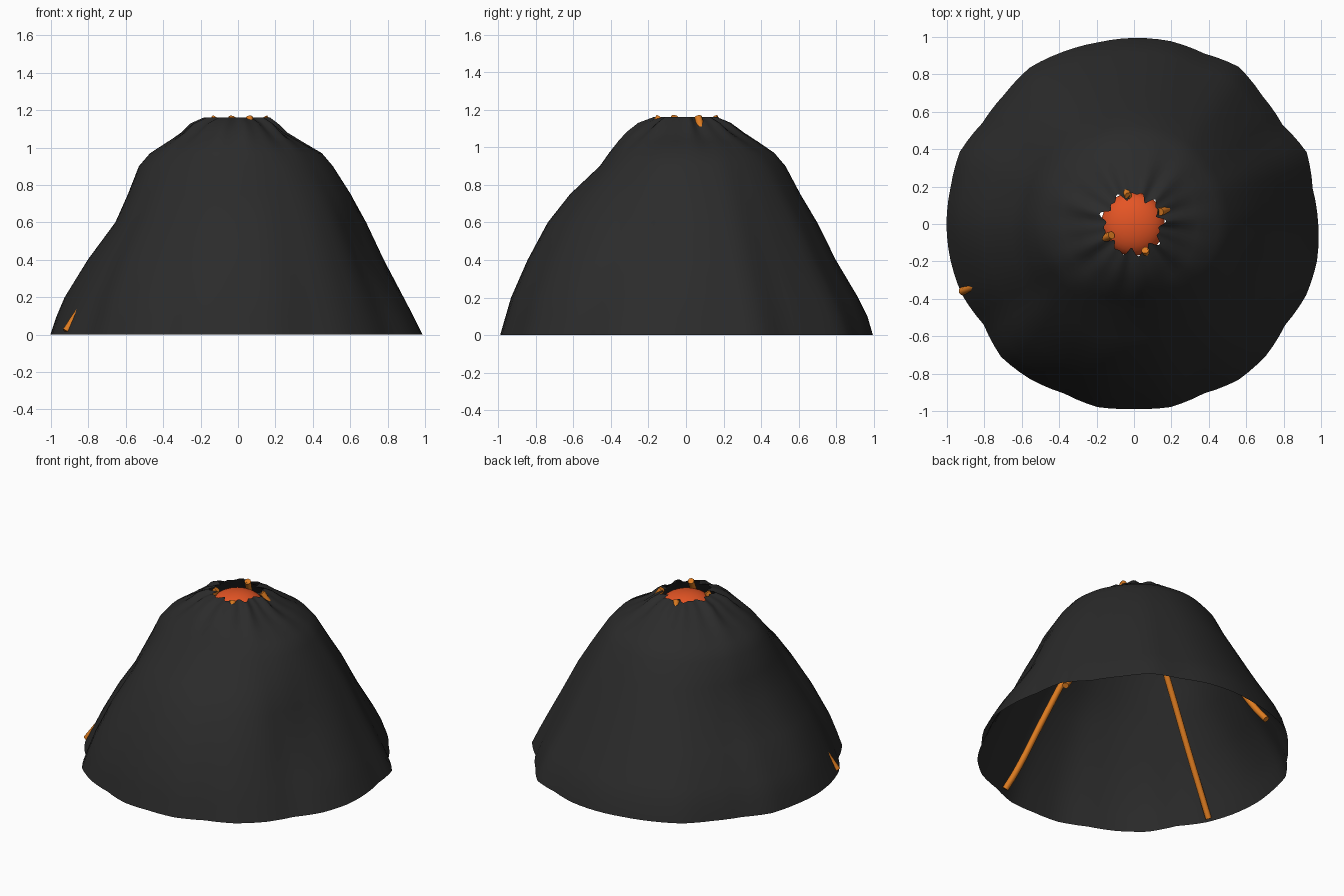
import bpy, bmesh, math
from math import sin, cos, pi, radians, exp
from mathutils import Vector

if "Cube" in bpy.data.objects:
    bpy.data.objects.remove(bpy.data.objects["Cube"], do_unlink=True)


def material(name, rgb):
    m = bpy.data.materials.new(name)
    m.use_nodes = True
    col = (*rgb, 1.0)
    m.diffuse_color = col
    bsdf = m.node_tree.nodes["Principled BSDF"]
    bsdf.inputs["Base Color"].default_value = col
    bsdf.inputs["Roughness"].default_value = 0.8
    return m


rock = material("dark rock", (0.024, 0.024, 0.024))
molten = material("molten orange", (0.78, 0.09, 0.018))
amber = material("amber flow", (0.72, 0.2, 0.015))


def add_mesh(name, bm, mat):
    mesh = bpy.data.meshes.new(name)
    bm.to_mesh(mesh)
    bm.free()
    mesh.materials.append(mat)
    for p in mesh.polygons:
        p.use_smooth = True
    ob = bpy.data.objects.new(name, mesh)
    bpy.context.collection.objects.link(ob)
    return ob


# Slope profiles in the four main directions (+x, +y, -x, -y), one radius per level
LEVELS = [0, .1, .2, .4, .6, .75, .9, .97, 1.03, 1.08, 1.13, 1.16]
SLOPES = [
    [1, .95, .9, .8, .7, .61, .51, .45, .34, .25, .19, .145],
    [1, .97, .92, .8, .7, .61, .53, .47, .38, .3, .23, .155],
    [1, .97, .93, .81, .66, .59, .53, .47, .38, .3, .24, .165],
    [1, .97, .94, .85, .74, .62, .46, .41, .36, .31, .24, .155],
]
# Foot outline radius at 32 even steps
FOOT = [.985, .974, 1, .955, .97, 1.01, .986, .997, .995, .99, .996, 1.005,
        .98, .974, 1.008, 1, 1.003, 1, .994, .967, 1.005, .998, .98, .998,
        .988, .998, .98, 1.003, .997, .972, .996, .998]
# Hollows in the flank: angle, height, depth
HOLLOWS = [(340, .47, .07), (160, .5, .025), (203, .25, .03)]


def foot_radius(a):
    t = (a / (2 * pi) * len(FOOT)) % len(FOOT)
    i = int(t)
    return FOOT[i] + (FOOT[(i + 1) % len(FOOT)] - FOOT[i]) * (t - i)


def slope_radius(a, k):
    t = (a / (pi / 2)) % 4
    i = int(t)
    w = (1 - cos((t - i) * pi)) / 2
    z = LEVELS[k]
    h = z / LEVELS[-1]
    r = SLOPES[i][k] * (1 - w) + SLOPES[(i + 1) % 4][k] * w
    r *= 1 + (foot_radius(a) - 1) * (1 - h)
    for angle, height, depth in HOLLOWS:
        d = (math.degrees(a) - angle + 180) % 360 - 180
        r -= depth * exp(-(d / 17) ** 2 - ((z - height) / .22) ** 2) * min(1, z * 10)
    # sharper creases at the rim
    crease = max(0, (h - 0.84) / 0.16)
    r += crease * (0.016 * sin(9 * a + 1) + 0.013 * sin(16 * a))
    return r


# Hollow mountain shell, open at the foot and at the crater
SEGMENTS = 96
bm = bmesh.new()
rings = []
for k, z in enumerate(LEVELS):
    ring = []
    for s in range(SEGMENTS):
        a = 2 * pi * s / SEGMENTS
        r = slope_radius(a, k)
        ring.append(bm.verts.new((r * cos(a), r * sin(a), z)))
    rings.append(ring)
for low, high in zip(rings, rings[1:]):
    for s in range(SEGMENTS):
        n = (s + 1) % SEGMENTS
        bm.faces.new((low[s], low[n], high[n], high[s]))
add_mesh("mountain_shell", bm, rock)

# Molten pool in the crater
bm = bmesh.new()
bmesh.ops.create_uvsphere(bm, u_segments=32, v_segments=16, radius=0.17)
bmesh.ops.scale(bm, vec=(1, 1, 0.56), verts=bm.verts)
bmesh.ops.translate(bm, vec=(-0.005, 0, 1.06), verts=bm.verts)
add_mesh("crater_pool", bm, molten)


# Thin flows that leave the rim and run under the shell to the foot
def flow(name, top, foot, bulge):
    top, foot = Vector((*top, 1.16)), Vector((*foot, 0.018))
    path = [top]
    for f, z in ((.07, 1.08), (.25, .92), (.44, .7), (.68, .4), (.9 + bulge, .12)):
        p = top.lerp(foot, f)
        path.append(Vector((p.x, p.y, z)))
    path.append(foot)
    curve = bpy.data.curves.new(name, "CURVE")
    curve.dimensions = "3D"
    curve.bevel_depth = 0.021
    curve.bevel_resolution = 2
    curve.use_fill_caps = True
    curve.resolution_u = 6
    spline = curve.splines.new("BEZIER")
    spline.bezier_points.add(len(path) - 1)
    for bp, p in zip(spline.bezier_points, path):
        bp.co = p
        bp.handle_left_type = bp.handle_right_type = "AUTO"
    curve.materials.append(amber)
    ob = bpy.data.objects.new(name, curve)
    bpy.context.collection.objects.link(ob)
    bpy.ops.object.select_all(action="DESELECT")
    ob.select_set(True)
    bpy.context.view_layer.objects.active = ob
    bpy.ops.object.convert(target="MESH")
    bpy.ops.object.shade_smooth_by_angle(angle=radians(50))


flow("left_flow", (.14, .065), (.86, .35), 0)
flow("back_flow", (-.03, .15), (-.39, .84), 0)
flow("right_flow", (-.12, -.06), (-.92, -.36), .015)
flow("front_flow", (.06, -.14), (.31, -.9), 0)
